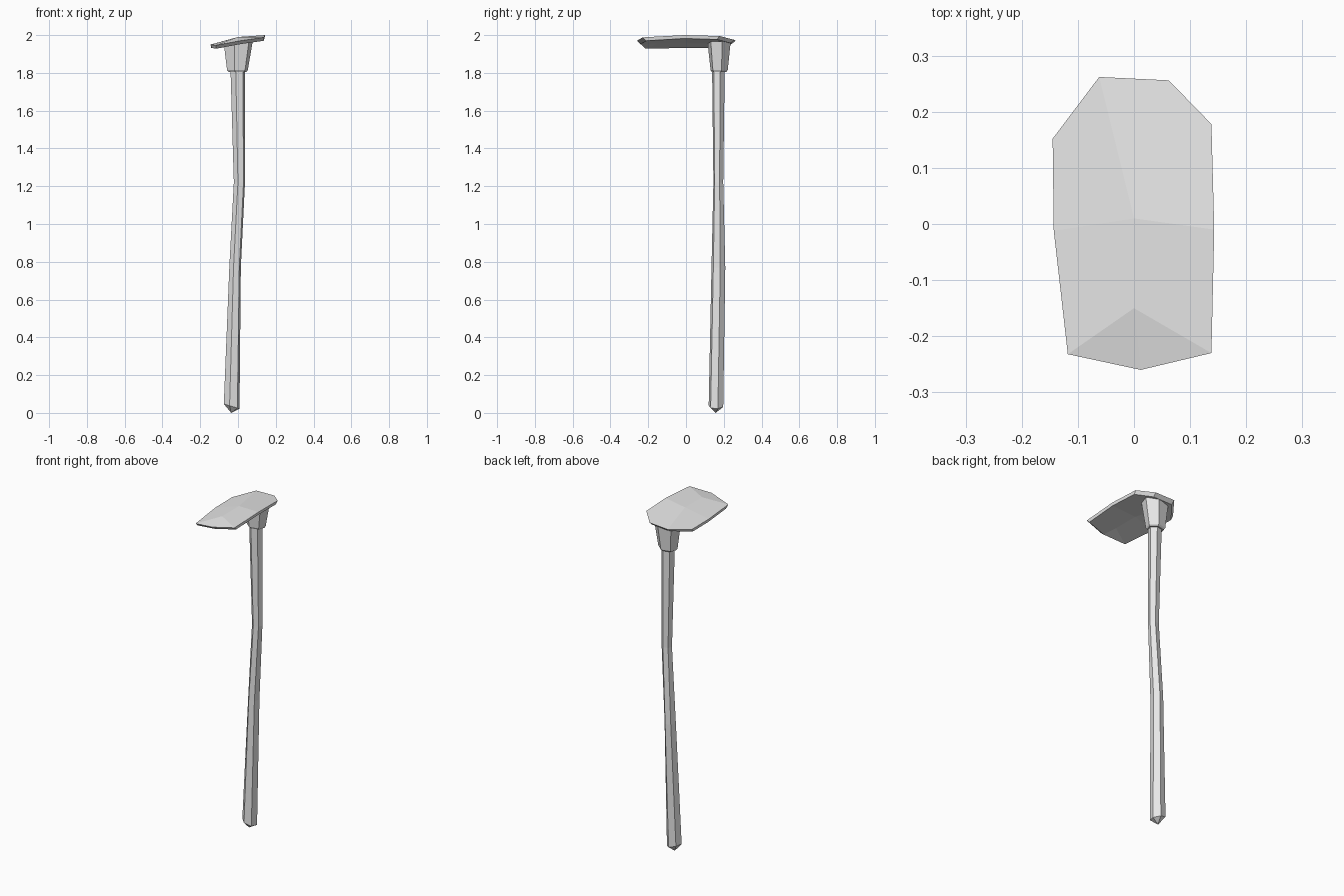
import bpy
import bmesh
from math import cos, sin, pi

cube = bpy.data.objects.get("Cube")
if cube:
    bpy.data.objects.remove(cube)

grey = bpy.data.materials.new("plain grey")
grey.use_nodes = True
grey.diffuse_color = (0.8, 0.8, 0.8, 1)
grey.node_tree.nodes["Principled BSDF"].inputs["Base Color"].default_value = (0.8, 0.8, 0.8, 1)


def finish(bm, name):
    bmesh.ops.recalc_face_normals(bm, faces=bm.faces)
    mesh = bpy.data.meshes.new(name)
    bm.to_mesh(mesh)
    bm.free()
    mesh.materials.append(grey)
    obj = bpy.data.objects.new(name, mesh)
    bpy.context.collection.objects.link(obj)
    return obj


def loft(name, rings, sides, turn, tip=None):
    """Skin rings given as x min, x max, y min, y max, z, slope along x."""
    bm = bmesh.new()
    loops = []
    for x0, x1, y0, y1, z, slope in rings:
        angles = [turn + 2 * pi * i / sides for i in range(sides)]
        reach_x = max(cos(a) for a in angles)
        reach_y = max(sin(a) for a in angles)
        loop = []
        for a in angles:
            dx = cos(a) / reach_x * (x1 - x0) / 2
            dy = sin(a) / reach_y * (y1 - y0) / 2
            loop.append(bm.verts.new(((x0 + x1) / 2 + dx, (y0 + y1) / 2 + dy, z + slope * dx)))
        loops.append(loop)
    for low, high in zip(loops, loops[1:]):
        for i in range(sides):
            j = (i + 1) % sides
            bm.faces.new((low[i], low[j], high[j], high[i]))
    bm.faces.new(loops[-1])
    if tip:
        point = bm.verts.new(tip)
        for i in range(sides):
            bm.faces.new((point, loops[0][(i + 1) % sides], loops[0][i]))
    else:
        bm.faces.new(loops[0])
    return finish(bm, name)


# Crooked wooden handle with a blunt pointed foot
loft("handle", [
    (-0.075, 0.008, 0.12, 0.197, 0.035, -0.3),
    (-0.046, 0.015, 0.135, 0.208, 0.77, 0),
    (-0.022, 0.037, 0.145, 0.197, 1.22, 0),
    (-0.04, 0.036, 0.138, 0.205, 1.83, 0),
], 6, pi / 12, tip=(-0.036, 0.157, 0.0))

# Flared socket with a chamfered lower rim
loft("socket", [
    (-0.05, 0.045, 0.137, 0.213, 1.805, 0),
    (-0.058, 0.052, 0.13, 0.221, 1.815, 0),
    (-0.074, 0.078, 0.115, 0.236, 1.957, 0.14),
], 6, pi / 12)

# Tilted blade: outline, then the two points along its spine
outline = [
    (-0.062, 0.262, 1.97), (0.062, 0.256, 1.975), (0.138, 0.178, 1.995),
    (0.143, -0.01, 2.0), (0.138, -0.23, 1.988), (0.012, -0.26, 1.97),
    (-0.118, -0.232, 1.946), (-0.143, -0.012, 1.95), (-0.145, 0.152, 1.95),
]
spine = [(0, 0.01, 1.99), (0, -0.15, 1.99)]
panels = [(0, 9, 3, 2, 1), (8, 7, 9, 0), (7, 6, 10, 9), (9, 10, 4, 3), (10, 5, 4), (10, 6, 5)]
bm = bmesh.new()
upper = [bm.verts.new(p) for p in outline + spine]
lower = [bm.verts.new((x * 0.98, y * 0.92, z - 0.018)) for x, y, z in outline]
lower += [bm.verts.new((x, y, z - 0.034)) for x, y, z in spine]
for panel in panels:
    bm.faces.new([upper[i] for i in panel])
    bm.faces.new([lower[i] for i in reversed(panel)])
for i in range(len(outline)):
    j = (i + 1) % len(outline)
    bm.faces.new((upper[i], upper[j], lower[j], lower[i]))
finish(bm, "blade")
